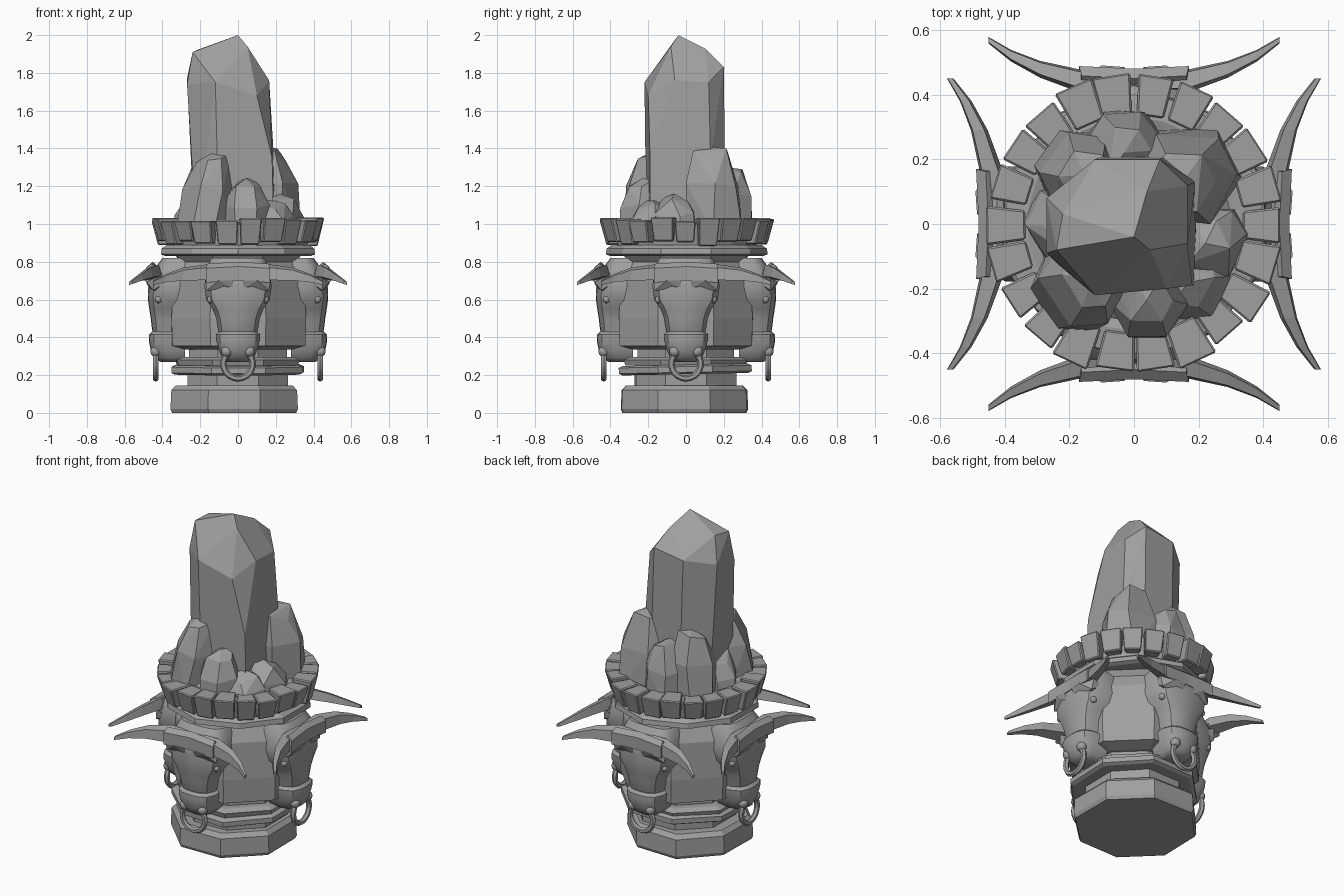
import bpy, bmesh, math, random
from mathutils import Matrix, Vector

random.seed(7)
cube = bpy.data.objects.get("Cube")
if cube:
    bpy.data.objects.remove(cube, do_unlink=True)

stone = bpy.data.materials.new("grey stone")
stone.use_nodes = True
grey = (0.35, 0.35, 0.35, 1)
stone.diffuse_color = grey
stone.node_tree.nodes["Principled BSDF"].inputs["Base Color"].default_value = grey


def finish(bm, name, smooth=False):
    """Turn a bmesh into a named stone object."""
    bmesh.ops.recalc_face_normals(bm, faces=bm.faces)
    mesh = bpy.data.meshes.new(name)
    bm.to_mesh(mesh)
    bm.free()
    mesh.materials.append(stone)
    obj = bpy.data.objects.new(name, mesh)
    bpy.context.collection.objects.link(obj)
    if smooth:
        bpy.ops.object.select_all(action='DESELECT')
        obj.select_set(True)
        bpy.context.view_layer.objects.active = obj
        bpy.ops.object.shade_smooth_by_angle(angle=math.radians(35))
    return obj


def loft(rings):
    """Bridge equal rings of points and cap the ends."""
    bm = bmesh.new()
    rows = [[bm.verts.new(p) for p in ring] for ring in rings]
    count = len(rows[0])
    for low, high in zip(rows, rows[1:]):
        for i in range(count):
            j = (i + 1) % count
            bm.faces.new((low[i], low[j], high[j], high[i]))
    bm.faces.new(rows[0][::-1])
    bm.faces.new(rows[-1])
    return bm


def turned(name, profile, sides=8, jitter=0.02, centre=(0, 0)):
    """Roughly carved column from (radius, height) pairs."""
    wobble = [1 + random.uniform(-jitter, jitter) for _ in range(sides)]
    rings = []
    for r, z in profile:
        ring = []
        for i in range(sides):
            a = math.tau * (i + 0.5) / sides
            ring.append((centre[0] + r * wobble[i] * math.cos(a),
                         centre[1] + r * wobble[i] * math.sin(a), z))
        rings.append(ring)
    return finish(loft(rings), name)


def hull(name, points):
    bm = bmesh.new()
    for p in points:
        bm.verts.new(p)
    out = bmesh.ops.convex_hull(bm, input=bm.verts)
    loose = [v for v in out["geom_interior"] if isinstance(v, bmesh.types.BMVert)]
    bmesh.ops.delete(bm, geom=loose, context='VERTS')
    bmesh.ops.dissolve_limit(bm, angle_limit=0.09, verts=bm.verts, edges=bm.edges)
    return finish(bm, name)


def crystal(name, x, y, radius, tip, sides=6):
    """Chunky, irregular crystal with a blunt broken tip."""
    tip = Vector(tip)
    foot = Vector((x, y, 0.95))
    points = []
    for along, width in ((0, 1), (0.62, 0.98), (1, 0.62)):
        middle = foot.lerp(tip, along)
        for i in range(sides):
            a = math.tau * (i + random.uniform(-0.2, 0.2)) / sides
            r = radius * width
            drop = random.uniform(0, 0.08) * along
            points.append(middle + Vector((r * math.cos(a), r * math.sin(a), -drop)))
    return hull(name, points + [tip])


# Plinth and stacked neck slabs
turned("plinth", [(0.355, 0), (0.365, 0.02), (0.36, 0.12), (0.335, 0.145)], centre=(-0.02, -0.01))
turned("lower_neck", [(0.29, 0.13), (0.29, 0.22)])
slab = turned("neck_slab", [(0.355, 0.205), (0.375, 0.215), (0.375, 0.245), (0.35, 0.255)])
slab.rotation_euler.x = 0.02
turned("thin_slab", [(0.345, 0.25), (0.355, 0.28), (0.32, 0.295)])
turned("upper_neck", [(0.28, 0.28), (0.28, 0.36)])

# Main column, collar and bowl
turned("column", [(0.3, 0.335), (0.38, 0.355), (0.385, 0.5), (0.37, 0.72), (0.33, 0.8), (0.36, 0.84)])
turned("collar", [(0.4, 0.83), (0.425, 0.84), (0.42, 0.87), (0.39, 0.89)], 10)
turned("bowl", [(0.37, 0.87), (0.38, 0.92), (0.4, 1.0), (0.33, 1.01), (0.3, 1.0), (0.24, 1.05)], 22, 0)

# Rim of flared blocks, packed side by side
blocks = 22
for i in range(blocks):
    angle = math.tau * (i + random.uniform(-0.05, 0.05)) / blocks
    half = random.uniform(0.056, 0.064)
    top = random.uniform(1.015, 1.035)
    low = random.uniform(0.88, 0.91)
    out = random.uniform(0.45, 0.472)
    rings = []
    for z, inner, outer, w in ((low, 0.36, out - 0.035, 0.85), (top, 0.335, out, 1)):
        w *= half
        rings.append([(inner, -w * 0.75, z), (outer, -w, z), (outer, w, z), (inner, w * 0.75, z)])
    bm = loft(rings)
    bmesh.ops.bevel(bm, geom=bm.edges[:], offset=0.006, segments=1, affect='EDGES')
    finish(bm, "rim_block").rotation_euler.z = angle

# Great central crystal, with its front corners cut away near the top
foot = [(-0.22, -0.14), (-0.1, -0.21), (0.19, -0.19), (0.2, 0.13), (0.1, 0.21), (-0.1, 0.21), (-0.23, 0.1)]
points = [(x, y, 0.95) for x, y in foot]
points += [(x * 0.95, y, 1.35) for x, y in foot]
points += [(-0.27, -0.09, 1.74), (-0.12, -0.22, 1.75), (0.1, -0.2, 1.68), (0.165, -0.06, 1.76), (0.165, 0.12, 1.75),
           (0.08, 0.2, 1.83), (-0.12, 0.2, 1.8), (-0.27, 0.08, 1.77), (-0.24, -0.08, 1.91),
           (-0.22, 0.03, 1.92), (0.05, -0.08, 1.94), (0.04, 0.1, 1.93), (0, -0.04, 2)]
hull("great_crystal", points)

# Smaller crystals and boulders around it
crystal("front_left_crystal", -0.18, -0.19, 0.15, (-0.13, -0.17, 1.39))
crystal("front_crystal", 0.04, -0.235, 0.13, (0.04, -0.235, 1.24))
crystal("front_right_boulder", 0.17, -0.19, 0.13, (0.17, -0.18, 1.13))
crystal("side_crystal", 0.24, -0.05, 0.125, (0.22, -0.06, 1.16))
crystal("back_right_crystal", 0.17, 0.16, 0.165, (0.15, 0.13, 1.41))
crystal("back_crystal", -0.03, 0.23, 0.135, (-0.03, 0.22, 1.3))
crystal("back_left_crystal", -0.18, 0.17, 0.135, (-0.15, 0.15, 1.37))
crystal("left_crystal", -0.22, 0, 0.13, (-0.2, 0, 1.18))


def head_ring(z, width, front):
    """Rounded half section, flat at the back."""
    depth = front + 0.28
    shape = [(-1, 0), (-1, 0.6), (-0.82, 0.86), (-0.45, 0.98), (0, 1), (0.45, 0.98), (0.82, 0.86), (1, 0.6), (1, 0)]
    return [(x * width, -0.28 + y * depth, z) for x, y in shape]


def make_head():
    """All pieces of one horned bull head, facing the front."""
    parts = []
    skull = [(0.36, 0.085, -0.42), (0.44, 0.105, -0.455), (0.5, 0.115, -0.462), (0.55, 0.135, -0.47),
             (0.6, 0.168, -0.477), (0.67, 0.178, -0.475), (0.72, 0.172, -0.47), (0.78, 0.16, -0.43), (0.82, 0.14, -0.4)]
    parts.append(finish(loft([head_ring(*s) for s in skull]), "bull_skull", True))
    muzzle = [(0.27, 0.06, -0.41), (0.29, 0.085, -0.44), (0.33, 0.1, -0.462),
              (0.38, 0.115, -0.472), (0.415, 0.118, -0.47), (0.43, 0.1, -0.455)]
    parts.append(finish(loft([head_ring(*s) for s in muzzle]), "bull_muzzle", True))

    # Horns sweep outward from behind a flat brow band
    half = [(0, -0.44, 0.745, 0.04, 0.03), (0.16, -0.44, 0.745, 0.042, 0.036), (0.29, -0.478, 0.735, 0.034, 0.026),
            (0.38, -0.52, 0.714, 0.022, 0.018), (0.45, -0.568, 0.688, 0.011, 0.01)]
    path = [(-x, *rest) for x, *rest in half[:0:-1]] + half
    rings = [[(x, y - d, z - h), (x, y - d * 0.8, z + h * 0.6), (x, y + d * 0.6, z + h), (x, y + d, z - h * 0.5)]
             for x, y, z, h, d in path]
    parts.append(finish(loft(rings), "horns"))
    band = [[(x, y, z - 0.045), (x, y, z + 0.03), (x * 0.95, y + 0.03, z + 0.055), (x, y + 0.085, z)]
            for x, y, z in ((-0.17, -0.488, 0.735), (0, -0.48, 0.745), (0.17, -0.488, 0.735))]
    parts.append(finish(loft(band), "brow_band"))

    # Brows, eyes and nostrils
    for side in (-1, 1):
        brow = [(side * x, y, z) for x, y, z in
                ((0.03, -0.47, 0.66), (0.03, -0.485, 0.7), (0.165, -0.45, 0.65), (0.175, -0.44, 0.72),
                 (0.1, -0.49, 0.7), (0.1, -0.4, 0.63), (0.17, -0.38, 0.69))]
        parts.append(hull("brow", brow))
        for name, spot, r in (("eye", (0.145, -0.42, 0.6), 0.02), ("nostril", (0.06, -0.435, 0.325), 0.03)):
            bm = bmesh.new()
            place = Matrix.Translation((side * spot[0], spot[1], spot[2]))
            bmesh.ops.create_icosphere(bm, subdivisions=2, radius=r, matrix=place)
            parts.append(finish(bm, name, True))

    # Nose ring
    rings = []
    for i in range(20):
        a = math.tau * i / 20
        ring = []
        for j in range(6):
            b = math.tau * j / 6
            r = 0.078 + 0.017 * math.cos(b)
            ring.append((r * math.cos(a), -0.435 + 0.016 * math.sin(b), 0.26 + r * math.sin(a)))
        rings.append(ring)
    bm = loft(rings + rings[:1])
    caps = [f for f in bm.faces if len(f.verts) == 6]
    bmesh.ops.delete(bm, geom=caps, context='FACES_ONLY')
    bmesh.ops.remove_doubles(bm, verts=bm.verts, dist=0.0001)
    parts.append(finish(bm, "nose_ring", True))
    return parts


# Four heads, one on each side
for part in make_head():
    for turn in range(1, 4):
        twin = part.copy()
        twin.rotation_euler.z = turn * math.pi / 2
        bpy.context.collection.objects.link(twin)
